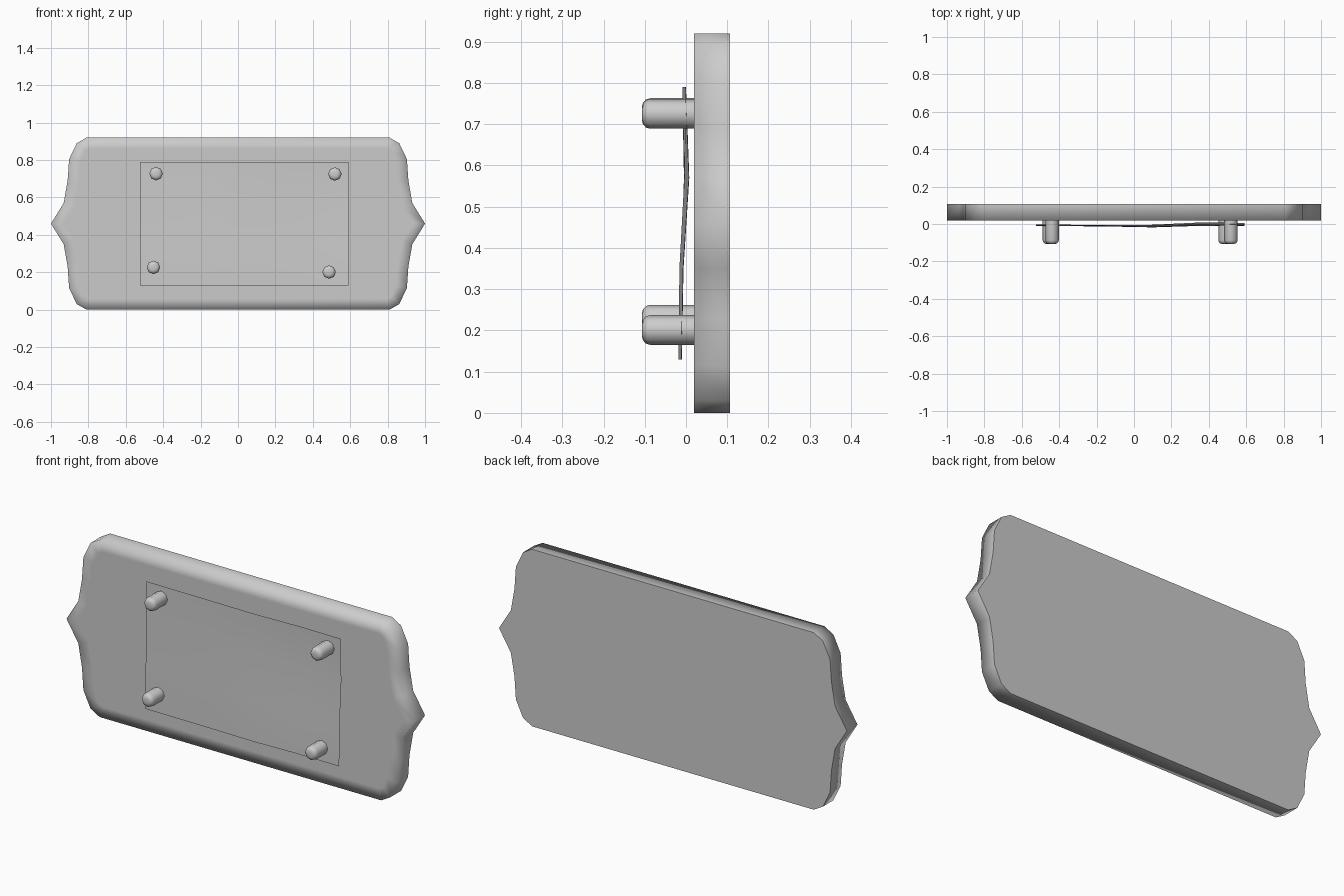
import bpy, bmesh, math
from mathutils import Matrix

if "Cube" in bpy.data.objects:
    bpy.data.objects.remove(bpy.data.objects["Cube"])


def make_object(name, bm, angle=None):
    me = bpy.data.meshes.new(name)
    bm.to_mesh(me)
    bm.free()
    ob = bpy.data.objects.new(name, me)
    bpy.context.collection.objects.link(ob)
    if angle is None:
        me.shade_smooth()
    else:
        bpy.context.view_layer.objects.active = ob
        ob.select_set(True)
        bpy.ops.object.shade_smooth_by_angle(angle=math.radians(angle))
        ob.select_set(False)
    return ob


# Sign board: bracket-shaped outline, extruded backwards
FRONT, BACK, MID = 0.02, 0.107, 0.46
quarter = [(0.81, 0.46), (0.862, 0.43), (0.903, 0.345), (0.911, 0.23), (0.932, 0.11)]
right = [(x, MID + h) for x, h in quarter] + [(1.0, MID)]
right += [(x, MID - h) for x, h in reversed(quarter)]
outline = right + [(-x, z) for x, z in reversed(right)]

bm = bmesh.new()
front = bm.faces.new([bm.verts.new((x, FRONT, z)) for x, z in outline])
ext = bmesh.ops.extrude_face_region(bm, geom=[front], use_keep_orig=True)
back_verts = [g for g in ext["geom"] if isinstance(g, bmesh.types.BMVert)]
bmesh.ops.translate(bm, verts=back_verts, vec=(0, BACK - FRONT, 0))
bmesh.ops.recalc_face_normals(bm, faces=bm.faces[:])
# inset front panel softens the rim shading, back rim stays crisp
bmesh.ops.inset_region(bm, faces=[front], thickness=0.06)
for e in bm.edges:
    if all(v.co.y > BACK - 0.001 for v in e.verts):
        e.smooth = False
make_object("sign_board", bm)

# Paper sheet: gently warped grid pinned in front of the board
xs = [-0.525, -0.15, 0.10, 0.35, 0.59]
zs = [0.13, 0.35, 0.57, 0.79]
warp = [[-0.010, -0.013, -0.018, -0.010, -0.012],
        [-0.008, -0.012, -0.016, -0.006, -0.008],
        [-0.003, -0.005, -0.004, 0.008, 0.006],
        [-0.003, -0.006, -0.009, 0.000, -0.002]]
bm = bmesh.new()
grid = [[bm.verts.new((x, y, z)) for x, y in zip(xs, row)] for z, row in zip(zs, warp)]
for j in range(len(zs) - 1):
    for i in range(len(xs) - 1):
        bm.faces.new((grid[j][i], grid[j][i + 1], grid[j + 1][i + 1], grid[j + 1][i]))
make_object("paper_sheet", bm)


# Pegs: eight-sided pins with rounded tips
def peg(name, x, z, r=0.036, tip=-0.107, base=0.025):
    bm = bmesh.new()
    bmesh.ops.create_cone(bm, cap_ends=True, segments=8, radius1=r, radius2=r,
                          depth=base - tip,
                          matrix=Matrix.Translation((x, (tip + base) / 2, z))
                          @ Matrix.Rotation(math.pi / 2, 4, 'X'))
    rim = [e for e in bm.edges if all(v.co.y < tip + 0.001 for v in e.verts)]
    bmesh.ops.bevel(bm, geom=rim, offset=0.02, segments=3, profile=0.5, affect='EDGES')
    make_object(name, bm, 50)


for n, (x, z) in enumerate([(-0.438, 0.727), (0.518, 0.725), (-0.452, 0.226), (0.487, 0.201)], 1):
    peg(f"peg_{n}", x, z)
